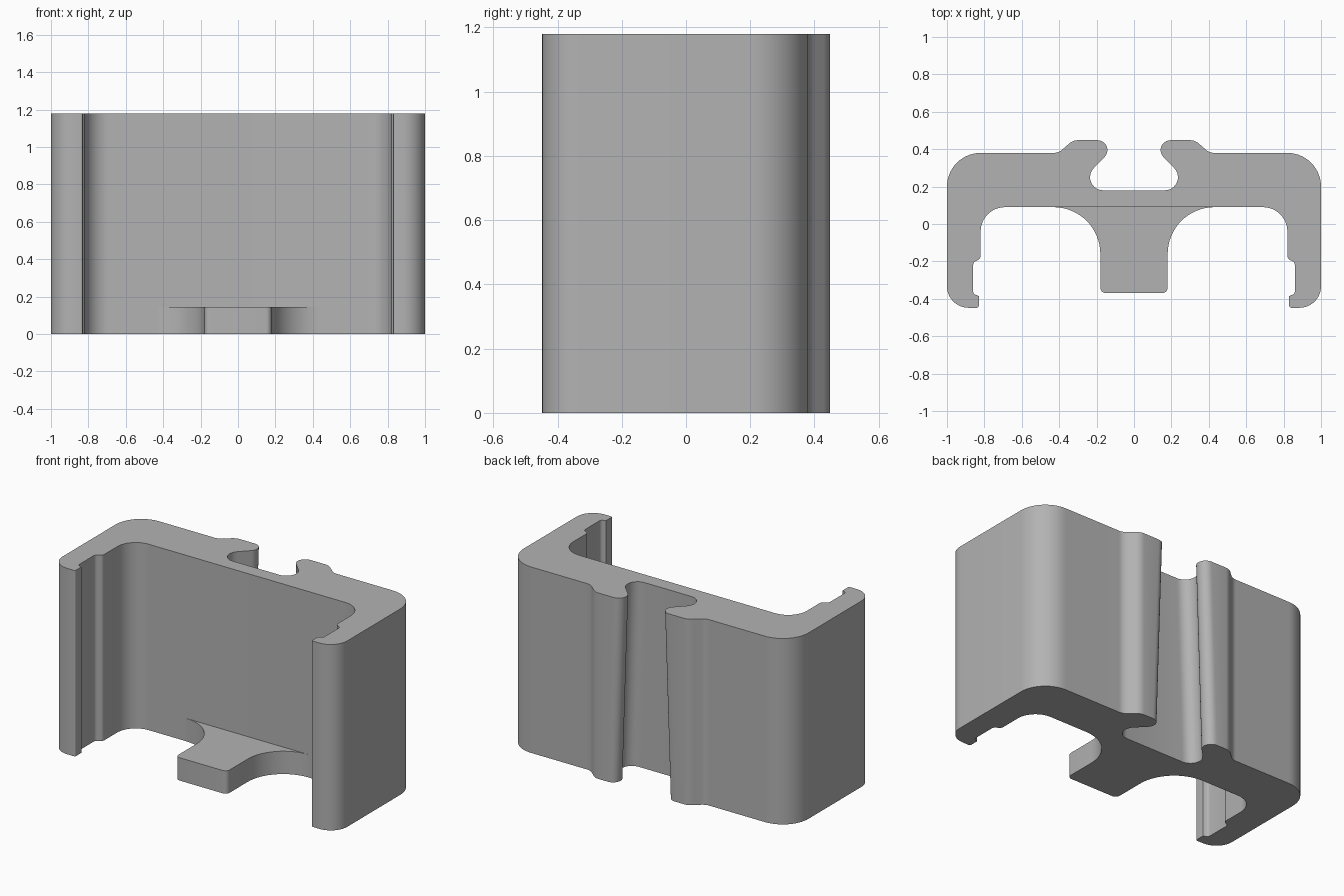
import bpy, bmesh
from math import sin, cos, radians

cube = bpy.data.objects.get("Cube")
if cube:
    bpy.data.objects.remove(cube, do_unlink=True)

HEIGHT = 1.18
TAB_HEIGHT = 0.145
SLOT_FLARE = 0.04  # extra half-width of the back slot at the bottom

grey = bpy.data.materials.new("plain grey")
grey.use_nodes = True
color = (0.45, 0.45, 0.45, 1)
grey.diffuse_color = color
grey.node_tree.nodes["Principled BSDF"].inputs["Base Color"].default_value = color


def arc(cx, cy, r, start, end, steps=10):
    angles = [radians(start + (end - start) * i / steps) for i in range(steps + 1)]
    return [(cx + r * cos(a), cy + r * sin(a)) for a in angles]


def mirrored(half):
    """Close a right-hand half outline by mirroring it across x = 0."""
    return half + [(-x, y) for x, y in reversed(half)]


def extrude(name, bottom, top, height):
    """Skin two matching outlines into a solid."""
    bm = bmesh.new()
    low = [bm.verts.new((x, y, 0)) for x, y in bottom]
    high = [bm.verts.new((x, y, height)) for x, y in top]
    bm.faces.new(low)
    bm.faces.new(high)
    n = len(low)
    for i in range(n):
        j = (i + 1) % n
        bm.faces.new((low[i], low[j], high[j], high[i]))
    bmesh.ops.recalc_face_normals(bm, faces=bm.faces)
    mesh = bpy.data.meshes.new(name)
    bm.to_mesh(mesh)
    bm.free()
    mesh.materials.append(grey)
    obj = bpy.data.objects.new(name, mesh)
    bpy.context.collection.objects.link(obj)
    bpy.ops.object.select_all(action="DESELECT")
    obj.select_set(True)
    bpy.context.view_layer.objects.active = obj
    bpy.ops.object.shade_smooth_by_angle(angle=radians(30))
    return obj


# Slot outline: rounded undercut, sloped neck and rounded lip
def slot(shift):
    return arc(0.165 + shift, 0.25, 0.07, -90, 45) + arc(0.195 + shift, 0.395, 0.053, 225, 90)


# Rest of the body: ridge shoulder, back corner, side arm, clip hook, inner corner
shell = (
    arc(0.30, 0.378, 0.07, 90, 45, 6)
    + arc(0.43, 0.45, 0.07, 225, 270, 6)
    + arc(0.82, 0.20, 0.18, 90, 0, 14)
    + arc(0.885, -0.333, 0.115, 0, -90)
    + arc(0.84, -0.438, 0.01, -90, -180, 4)
    + [(0.83, -0.385)]
    + arc(0.84, -0.36, 0.02, -60, 0, 4)
    + arc(0.835, -0.22, 0.025, 0, 55, 4)
    + arc(0.845, -0.17, 0.025, 235, 180, 4)
    + arc(0.69, -0.04, 0.13, 0, 90, 12)
)
extrude("clip_body", mirrored(slot(SLOT_FLARE) + shell), mirrored(slot(0) + shell), HEIGHT)

# Foot tab with flared root and small rounded front corners
tab = mirrored(arc(0.43, -0.16, 0.25, 90, 180, 16) + arc(0.15, -0.34, 0.03, 0, -90, 6))
extrude("foot_tab", tab, tab, TAB_HEIGHT)
